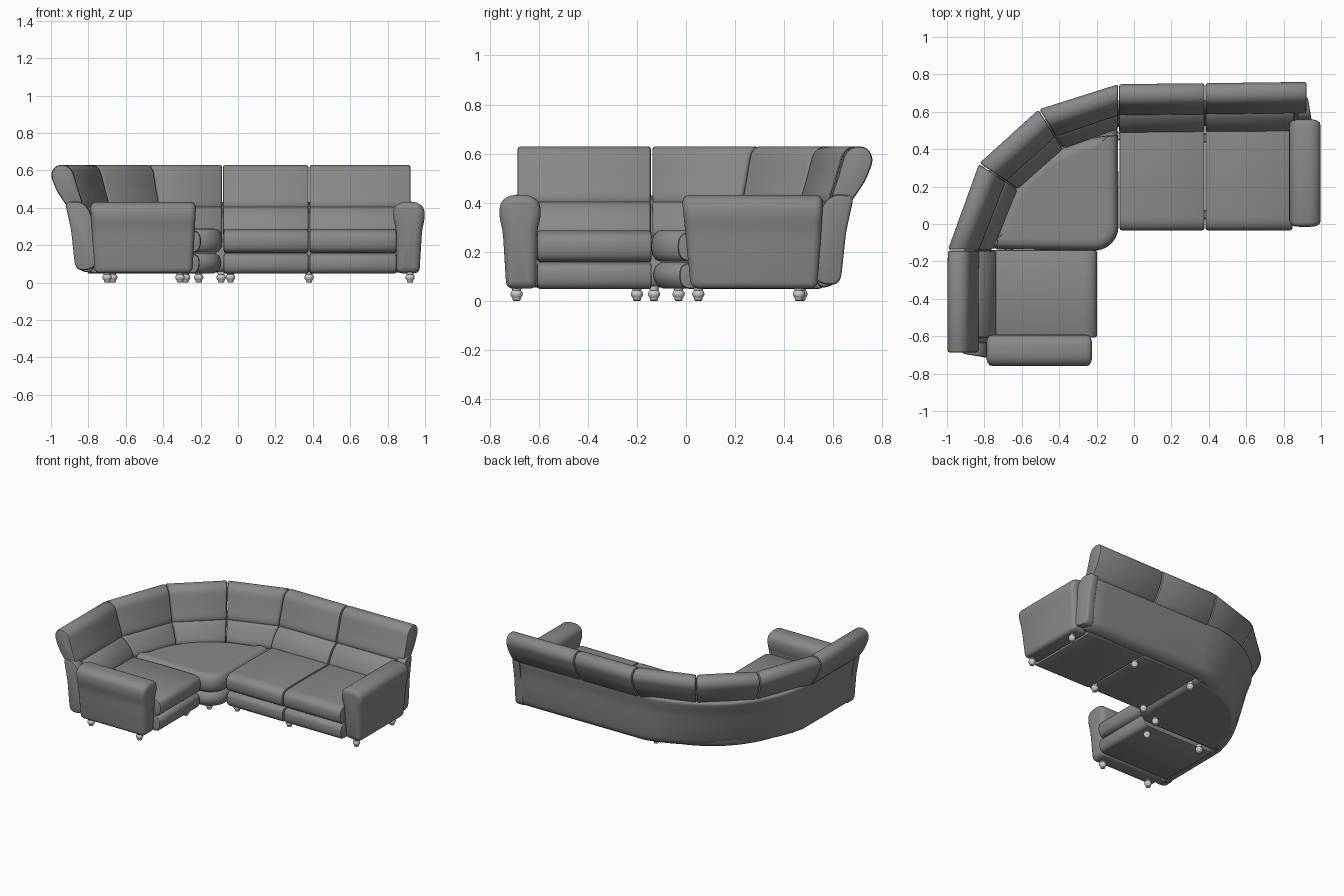
import bpy, bmesh, math
from mathutils import Vector as V

if "Cube" in bpy.data.objects:
    bpy.data.objects.remove(bpy.data.objects["Cube"])

leather = bpy.data.materials.new("dark_grey_leather")
leather.diffuse_color = (0.25, 0.25, 0.25, 1)
leather.use_nodes = True
leather.node_tree.nodes["Principled BSDF"].inputs["Base Color"].default_value = leather.diffuse_color

def fillet(pts, r, n=5):
    """Round every corner of a closed 2D polygon."""
    out, m = [], len(pts)
    for i in range(m):
        a, p, b = V(pts[i - 1]), V(pts[i]), V(pts[(i + 1) % m])
        s = p + (a - p).normalized() * min(r, 0.46 * (a - p).length)
        e = p + (b - p).normalized() * min(r, 0.46 * (b - p).length)
        for k in range(n):
            t = k / (n - 1)
            out.append(s * (1 - t) ** 2 + p * 2 * t * (1 - t) + e * t * t)
    return out

def inset(pts, amt):
    """Shrink a closed 2D polygon along its point normals."""
    m = len(pts)
    area = sum(pts[i - 1].cross(pts[i]) for i in range(m))
    sg = 1 if area > 0 else -1
    res = []
    for i in range(m):
        t = (pts[(i + 1) % m] - pts[i - 1]).normalized()
        res.append(pts[i] + V((-t.y, t.x)) * amt * sg)
    return res

def loft(name, rings, mat=leather, angle=40):
    """Skin a list of equal-length rings and cap both ends."""
    bm = bmesh.new()
    vs = [[bm.verts.new(p) for p in r] for r in rings]
    n = len(rings[0])
    for a, b in zip(vs, vs[1:]):
        for i in range(n):
            j = (i + 1) % n
            bm.faces.new((a[i], a[j], b[j], b[i]))
    bm.faces.new(vs[0])
    bm.faces.new(vs[-1])
    bmesh.ops.recalc_face_normals(bm, faces=bm.faces)
    me = bpy.data.meshes.new(name)
    bm.to_mesh(me)
    bm.free()
    if mat:
        me.materials.append(mat)
    ob = bpy.data.objects.new(name, me)
    bpy.context.collection.objects.link(ob)
    bpy.ops.object.select_all(action='DESELECT')
    ob.select_set(True)
    bpy.context.view_layer.objects.active = ob
    bpy.ops.object.shade_smooth_by_angle(angle=math.radians(angle))
    return ob

RIM = [(0.003, 0.012), (0.006, 0.004), (0.014, 0)]

def sweep(name, prof, frames, r=0.02, rim=RIM):
    """Sweep a (depth, height) profile through frames (origin, inward dir, slope)."""
    base = fillet(prof, r)
    def ring(f, pts):
        o, d = V(f[0]), V(f[1])
        s = V(f[2]) if len(f) > 2 else V((0, 0))
        return [V((*(o + d * p.x + s * (0.43 - p.y)), p.y)) for p in pts]
    def end(f, g):
        res = []
        for off, ins in rim:
            pts = inset(base, ins)
            res.append([a + (b - a).normalized() * off
                        for a, b in zip(ring(f, pts), ring(g, pts))])
        return res
    mid = [ring(f, base) for f in frames[1:-1]]
    return loft(name, end(frames[0], frames[1]) + mid + end(frames[-1], frames[-2])[::-1])

# Back cushions: six segments following the bend
head = [(0.09, 0.4), (0.03, 0.49), (-0.003, 0.575), (0.02, 0.625), (0.075, 0.632),
        (0.115, 0.605), (0.145, 0.5), (0.172, 0.42), (0.16, 0.39)]
lumbar = [(0.12, 0.41), (0.17, 0.407), (0.225, 0.36), (0.265, 0.29), (0.255, 0.25), (0.12, 0.25)]
lumbar_bend = [(d if d < 0.18 else d - 0.02, z) for d, z in lumbar]
def aim(o, p):
    return (o, (V(p) - V(o)).normalized() * 1.03)
splits = [((0.925, 0.762), (0, -1)), ((0.38, 0.755), (0, -1)), ((-0.083, 0.75), (0, -1)),
          aim((-0.51, 0.615), (-0.39, 0.42)), aim((-0.83, 0.325), (-0.63, 0.19)),
          ((-0.998, -0.14), (1, 0)), ((-1.0, -0.69), (1, 0))]
for i, (a, b) in enumerate(zip(splits, splits[1:])):
    sweep(f"headrest_{i}", head, [a, b], 0.03)
    if i == 0:
        a = ((0.86, 0.758), (0, -1))
    if i == 5:
        b = ((-1.0, -0.61), (1, 0))
    sweep(f"lumbar_cushion_{i}", lumbar_bend if 2 <= i <= 4 else lumbar, [a, b], 0.03)

# Outer back shell, one continuous panel that tucks in under the bend
shell = [(0.085, 0.43), (0.105, 0.33), (0.115, 0.2), (0.13, 0.09), (0.165, 0.06),
         (0.21, 0.052), (0.235, 0.09), (0.165, 0.38), (0.14, 0.43)]
path = [((0.9, 0.757), (0, -1)), ((0.8, 0.757), (0, -1))]
for k in range(13):
    t = math.radians(90 + 7.5 * k)
    c, s = math.cos(t), math.sin(t)
    tuck = 0.2 * abs(math.sin(2 * t))
    path.append(((-0.08 + 0.915 * c, -0.14 + 0.89 * s), (-c, -s), (-c * tuck, -s * tuck)))
path += [((-0.998, -0.56), (1, 0)), ((-0.998, -0.66), (1, 0))]
sweep("back_shell", shell, path, 0.03)

# Upright wings closing both ends of the back
wing = [(0.075, 0.43), (0.108, 0.28), (0.128, 0.09), (0.15, 0.065),
        (0.21, 0.068), (0.245, 0.1), (0.24, 0.3), (0.2, 0.4), (0.16, 0.435)]
sweep("right_wing", wing, [((0.918, 0.76), (0.17, -1)), ((0.87, 0.76), (0, -1))], 0.03)
sweep("left_wing", wing, [((-1, -0.682), (1, -0.17)), ((-1, -0.63), (1, 0))], 0.03)

# Straight seats and their lower front panels
seat = [(0.2, 0.283), (0.5, 0.288), (0.74, 0.286), (0.78, 0.265), (0.788, 0.22),
        (0.778, 0.175), (0.745, 0.158), (0.2, 0.158)]
panel = [(0.19, 0.157), (0.745, 0.157), (0.775, 0.14), (0.78, 0.105), (0.775, 0.07),
         (0.755, 0.049), (0.19, 0.049)]
units = {"right": [((0.85, 0.752), (0, -1)), ((0.38, 0.752), (0, -1))],
         "middle": [((0.38, 0.752), (0, -1)), ((-0.08, 0.752), (0, -1))],
         "left": [((-0.984, -0.137), (1, 0)), ((-0.984, -0.61), (1, 0))]}
for n, fr in units.items():
    sweep(f"{n}_seat", seat, fr, 0.025)
    sweep(f"{n}_front_panel", panel, fr, 0.025)

# Corner seat and base: quarter fan with a rounded inner corner
def fan(name, rx, ry, fx, fy, fr, layers):
    arc = [V((-0.085 + rx * math.cos(math.radians(a)), -0.135 + ry * math.sin(math.radians(a))))
           for a in range(90, 181, 5)]
    nose = [V((fx - fr + fr * math.cos(math.radians(a)), fy + fr + fr * math.sin(math.radians(a))))
            for a in range(-90, 1, 10)]
    o = arc + nose
    loft(name, [[V((p.x, p.y, z)) for p in inset(o, i)] for z, i in layers])
fan("corner_seat", 0.65, 0.61, -0.083, -0.142, 0.13,
    [(0.16, 0.042), (0.16, 0.04), (0.168, 0.018), (0.19, 0.004), (0.22, 0), (0.25, 0.003),
     (0.274, 0.014), (0.286, 0.03), (0.29, 0.055), (0.29, 0.058)])
fan("corner_base", 0.72, 0.69, -0.085, -0.138, 0.14,
    [(0.05, 0.047), (0.05, 0.045), (0.06, 0.025), (0.085, 0.008), (0.11, 0.004),
     (0.14, 0.012), (0.158, 0.035), (0.158, 0.037)])

# Rolled arms, tapering toward the floor
arm = [(-0.066, 0.05), (-0.07, 0.29), (-0.086, 0.35), (-0.08, 0.405), (-0.04, 0.432),
       (0.04, 0.432), (0.08, 0.405), (0.086, 0.35), (0.07, 0.28), (0.056, 0.05)]
soft = [(0, 0.032), (0.0003, 0.03), (0.005, 0.016), (0.014, 0.005), (0.03, 0)]
sweep("right_arm", arm, [((0.914, -0.018), (1, 0), (0.0, 0.1)),
                         ((0.914, 0.56), (1, 0), (0.0, -0.06))], 0.03, soft)
sweep("left_arm", arm, [((-0.223, -0.676), (0, -1), (-0.055, 0.0)),
                        ((-0.79, -0.676), (0, -1), (0.055, 0.0))], 0.03, soft)

# Turned feet
turned = [(0.011, 0), (0.016, 0.003), (0.017, 0.012), (0.02, 0.016), (0.024, 0.022), (0.025, 0.03),
          (0.022, 0.038), (0.017, 0.043), (0.019, 0.047), (0.019, 0.06)]
feet = [(x, y) for x in (0.92, 0.38) for y in (0.05, 0.46)]
feet += [(-0.04, 0.05), (-0.09, 0.47), (-0.21, -0.03),
         (-0.31, -0.69), (-0.70, -0.69), (-0.28, -0.2), (-0.67, -0.13)]
for i, (x, y) in enumerate(feet):
    loft(f"foot_{i}", [[V((x + r * math.cos(a * math.pi / 8), y + r * math.sin(a * math.pi / 8), z))
                        for a in range(16)] for r, z in turned], None)
